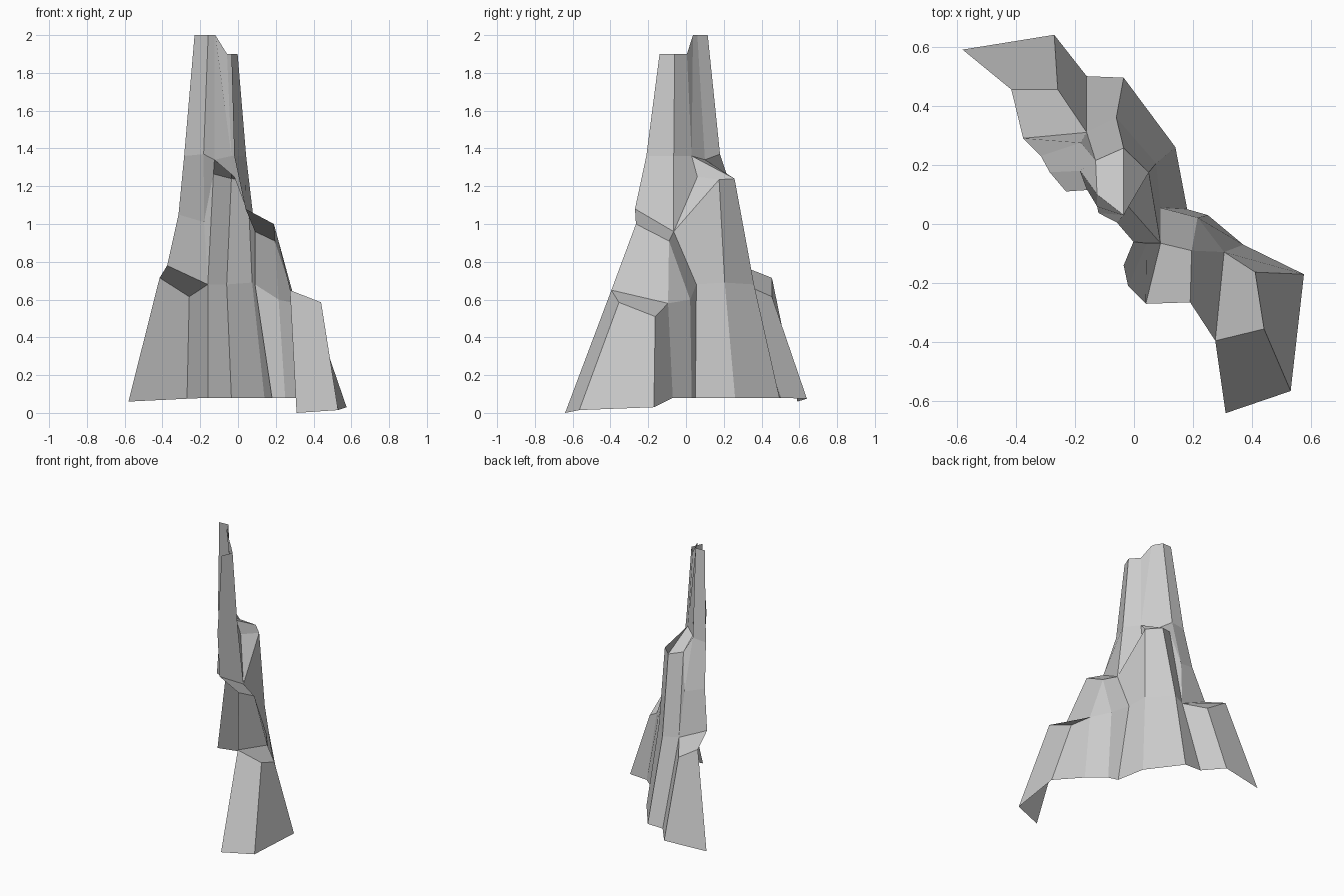
import bpy, bmesh
from mathutils import Vector

if "Cube" in bpy.data.objects:
    bpy.data.objects.remove(bpy.data.objects["Cube"])


def rock(name, *rows):
    """Skin a faceted rock sheet through rows of points; repeated points pinch a cell."""
    bm = bmesh.new()
    verts = {}
    for row in rows:
        for p in row:
            if p not in verts:
                verts[p] = bm.verts.new(p)
    for low, high in zip(rows, rows[1:]):
        for i in range(len(low) - 1):
            ring = dict.fromkeys((low[i], low[i + 1], high[i + 1], high[i]))
            if len(ring) > 2:
                bm.faces.new([verts[p] for p in ring])
    bmesh.ops.recalc_face_normals(bm, faces=bm.faces[:])
    # The cliff is an open shell facing back right
    outward = Vector((1, 1, 0.5))
    if sum(f.normal.dot(outward) * f.calc_area() for f in bm.faces) < 0:
        bmesh.ops.reverse_faces(bm, faces=bm.faces[:])
    mesh = bpy.data.meshes.new(name)
    bm.to_mesh(mesh)
    bm.free()
    obj = bpy.data.objects.new(name, mesh)
    bpy.context.collection.objects.link(obj)
    return obj


# Corners shared between neighbouring parts
left_ledge_out, left_ledge_in = (-0.375, 0.29, 0.78), (-0.16, 0.31, 0.68)
mid_ledge_in, mid_ledge_left = (-0.125, 0.10, 1.34), (-0.13, 0.215, 1.265)
notch, notch_low = (-0.035, 0.03, 1.36), (-0.02, 0.06, 1.25)
step_in, step_front = (0.09, -0.065, 0.96), (0.195, -0.09, 0.91)
step_back, step_out = (0.04, -0.27, 1.08), (0.19, -0.265, 1.0)
gully = (0.09, 0.055, 0.68)
foot_in, foot_back = (0.305, -0.095, 0.58), (0.275, -0.395, 0.65)
base_left, base_mid, base_right = (-0.16, 0.50, 0.08), (0.18, 0.05, 0.08), (0.37, -0.07, 0.08)
peak_in, peak_edge = (-0.125, 0.06, 2.0), (-0.12, 0.037, 2.0)

# Left foot and its ledge
rock("left_foot",
     [(-0.58, 0.59, 0.06), (-0.27, 0.64, 0.075), base_left],
     [(-0.415, 0.455, 0.715), (-0.258, 0.455, 0.615), left_ledge_in],
     [left_ledge_out, left_ledge_in, left_ledge_in])

# Tall left spire
rock("tall_spire",
     [left_ledge_out, left_ledge_in, left_ledge_in],
     [(-0.315, 0.23, 1.05), (-0.18, 0.275, 1.01), mid_ledge_left],
     [(-0.285, 0.175, 1.36), (-0.182, 0.18, 1.37), mid_ledge_in],
     [(-0.23, 0.11, 2.0), (-0.158, 0.115, 2.0), peak_in])

# Lower spire, with the notch joining it to the tall one
rock("short_spire",
     [step_back, step_in, notch_low, notch_low, notch],
     [(-0.02, -0.21, 1.36), (0.043, -0.065, 1.36), notch, notch, mid_ledge_in],
     [(-0.035, -0.14, 1.9), (-0.002, -0.06, 1.9), (-0.058, 0.005, 1.9), peak_edge, peak_in])

# Central buttress with sloping top
rock("central_buttress",
     [mid_ledge_in, notch, notch_low, step_in],
     [mid_ledge_left, (-0.035, 0.257, 1.24), (0.05, 0.175, 1.235), step_in],
     [left_ledge_in, (-0.06, 0.36, 0.68), (0.075, 0.205, 0.69), gully],
     [base_left, (-0.035, 0.495, 0.08), (0.14, 0.26, 0.08), base_mid])

# Right shoulder: step on top, slope to the foot, wall below
rock("shoulder_top",
     [step_back, step_in], [step_out, step_front], [foot_back, foot_in])
rock("shoulder_wall",
     [step_in, step_front, foot_in],
     [gully, (0.215, 0.022, 0.60), foot_in],
     [base_mid, (0.25, 0.03, 0.08), base_right])

# Right foot and its ledge
rock("right_foot",
     [foot_in, foot_in, foot_back, foot_back],
     [foot_in, (0.41, -0.163, 0.51), (0.44, -0.355, 0.585), foot_back],
     [base_right, (0.575, -0.17, 0.03), (0.53, -0.565, 0.015), (0.31, -0.64, 0.0)])
